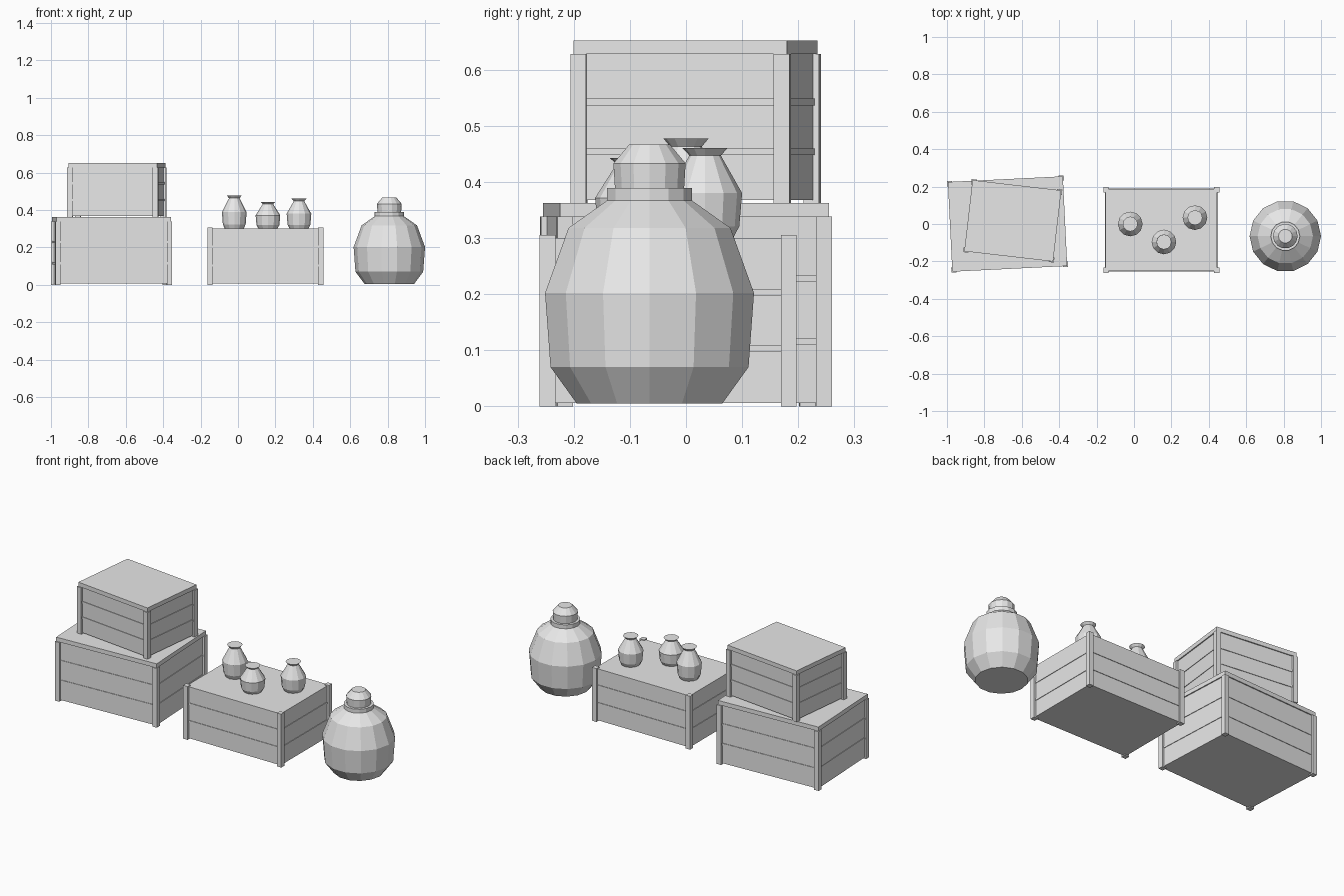
import bpy, bmesh, math
from mathutils import Matrix, Vector

cube = bpy.data.objects.get("Cube")
if cube:
    bpy.data.objects.remove(cube, do_unlink=True)

GREY = (0.8, 0.8, 0.8, 1.0)
mat = bpy.data.materials.new("plain_grey")
mat.use_nodes = True
mat.diffuse_color = GREY
mat.node_tree.nodes["Principled BSDF"].inputs["Base Color"].default_value = GREY


def finish(name, bm, place):
    """Turn a bmesh into a placed object with the shared material."""
    bmesh.ops.recalc_face_normals(bm, faces=bm.faces)
    mesh = bpy.data.meshes.new(name)
    bm.to_mesh(mesh)
    bm.free()
    mesh.materials.append(mat)
    obj = bpy.data.objects.new(name, mesh)
    obj.matrix_world = place
    bpy.context.collection.objects.link(obj)


def add_box(bm, x, y, half_x, half_y, low, high):
    size = Matrix.Diagonal((2 * half_x, 2 * half_y, high - low, 1))
    centre = Matrix.Translation((x, y, (low + high) / 2))
    bmesh.ops.create_cube(bm, size=1, matrix=centre @ size)


POST = 0.014    # half the post width
INSET = 0.011   # wall set back from the post faces


def crate(name, centre, turn, half_x, half_y, height, lid):
    place = Matrix.Translation(centre) @ Matrix.Rotation(math.radians(turn), 4, 'Z')
    top = height - 0.024 if lid else height
    wall_top = top if lid else top - 0.005

    # Walls
    bm = bmesh.new()
    add_box(bm, 0, 0, half_x - INSET, half_y - INSET, 0.006, wall_top)
    finish(name + "_walls", bm, place)

    # Thin bands between the planks
    bm = bmesh.new()
    for i in (1, 2):
        z = 0.003 + wall_top * i / 3
        add_box(bm, 0, 0, half_x - INSET + 0.003, half_y - INSET + 0.003,
                z - 0.006, z + 0.006)
    finish(name + "_plank_bands", bm, place)

    # Corner posts
    bm = bmesh.new()
    for sx in (-1, 1):
        for sy in (-1, 1):
            add_box(bm, sx * (half_x - POST), sy * (half_y - POST), POST, POST, 0, top)
    finish(name + "_corner_posts", bm, place)

    # Lid
    if lid:
        bm = bmesh.new()
        add_box(bm, 0, 0, half_x - 0.005, half_y - 0.005, top, height)
        finish(name + "_lid", bm, place)


def turned(name, centre, sides, profile):
    """Closed faceted solid from (radius, height) rings."""
    bm = bmesh.new()
    rings = []
    for r, z in profile:
        rings.append([bm.verts.new((r * math.cos(a), r * math.sin(a), z))
                      for a in (math.tau * k / sides for k in range(sides))])
    for low, high in zip(rings, rings[1:]):
        for k in range(sides):
            n = (k + 1) % sides
            bm.faces.new((low[k], low[n], high[n], high[k]))
    bm.faces.new(rings[0][::-1])
    bm.faces.new(rings[-1])
    finish(name, bm, Matrix.Translation(Vector(centre)))


# Crates
crate("large_crate", (-0.676, 0, 0), 2.8, 0.3125, 0.245, 0.362, True)
crate("stacked_crate", (-0.648, 0.017, 0.362), -6.6, 0.244, 0.1965, 0.29, True)
crate("table_crate", (0.146, -0.032, 0), 0, 0.31, 0.229, 0.305, False)

# Large jar: body, collar and stopper
JAR = (0.809, -0.065, 0)
turned("large_jar_body", JAR, 14, [(0.133, 0.005), (0.181, 0.07), (0.191, 0.202),
                                   (0.148, 0.318), (0.076, 0.368)])
turned("large_jar_collar", JAR, 14, [(0.078, 0.364), (0.078, 0.389)])
turned("large_jar_stopper", JAR, 14, [(0.063, 0.385), (0.066, 0.433), (0.037, 0.467)])

# Small jars on the table crate
SHAPE = [(0.05, 0), (0.061, 0.13), (0.066, 0.5), (0.028, 0.92), (0.04, 1)]
for i, (x, y, height) in enumerate([(-0.02, 0, 0.177), (0.16, -0.096, 0.143),
                                    (0.326, 0.034, 0.16)]):
    turned(f"small_jar_{i + 1}", (x, y, 0.3), 12, [(r, h * height) for r, h in SHAPE])
